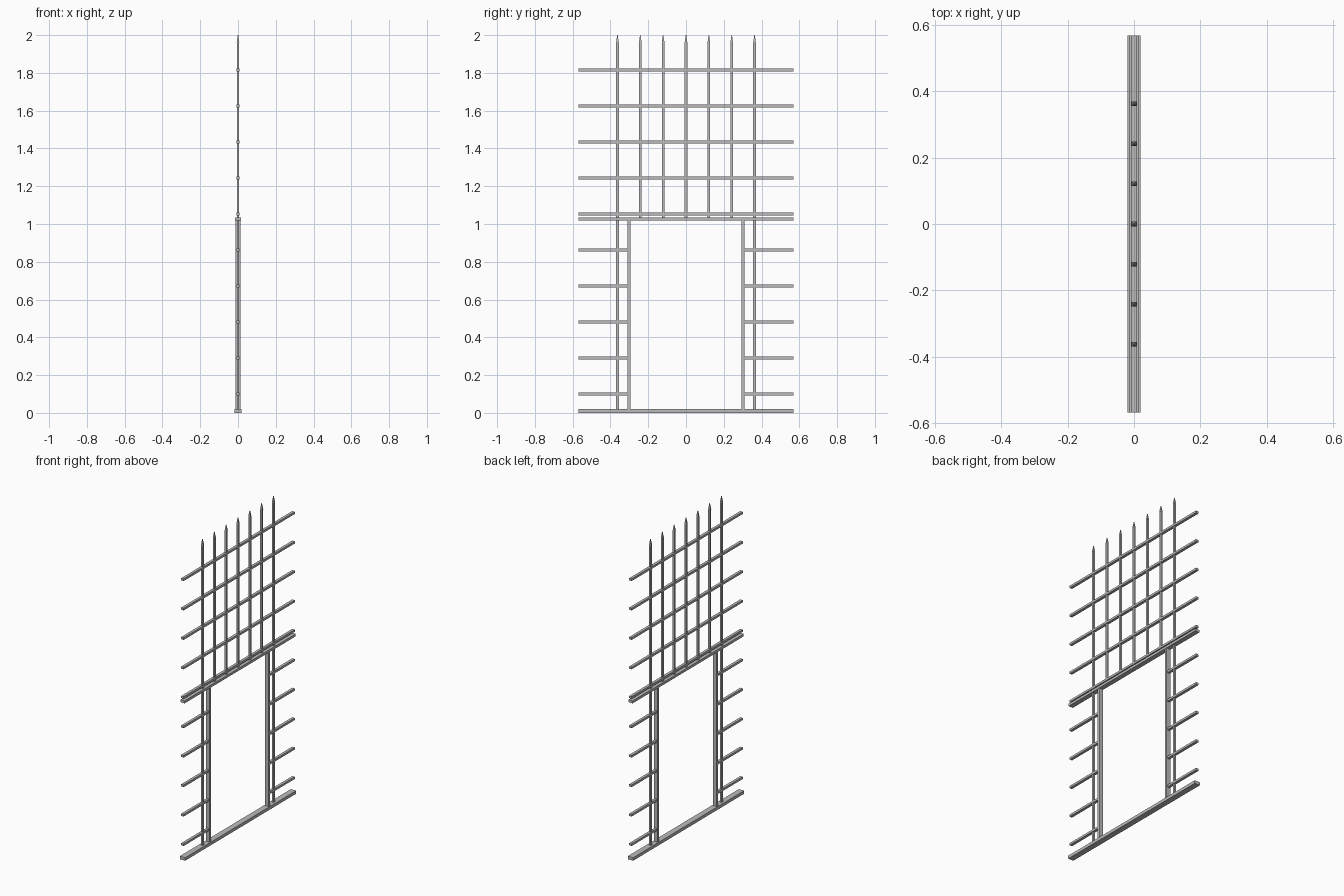
import bpy
import math

cube = bpy.data.objects.get("Cube")
if cube:
    bpy.data.objects.remove(cube, do_unlink=True)

steel = bpy.data.materials.new("grey_steel")
steel.use_nodes = True
GREY = (0.5, 0.5, 0.5, 1)
steel.diffuse_color = GREY
steel.node_tree.nodes["Principled BSDF"].inputs["Base Color"].default_value = GREY

HALF = 0.568       # half the length of the gate
PITCH = 0.121      # spacing of upright bars
JAMB = 0.302       # door jamb position
BAR = 0.007        # half thickness of the thin bars
BASE_TOP, LINTEL_LOW, LINTEL_TOP = 0.02, 1.018, 1.034
SPIKE_LOW, TOP = 1.96, 2.0


def finish(name, scale):
    ob = bpy.context.object
    ob.name = name
    ob.data.materials.append(steel)
    ob.scale = scale
    bpy.ops.object.transform_apply(location=False, rotation=True, scale=True)


def box(name, half_x, y0, y1, z0, z1):
    """Flat bar centred on x = 0."""
    bpy.ops.mesh.primitive_cube_add(size=1, location=(0, (y0 + y1) / 2, (z0 + z1) / 2))
    finish(name, (2 * half_x, y1 - y0, z1 - z0))


def rail(name, y0, y1, z):
    box(name, 0.009, y0, y1, z - BAR, z + BAR)


def upright(name, y, z0, z1):
    box(name, 0.006, y - BAR, y + BAR, z0, z1)


def spike(y):
    """Four-sided point on top of an upright."""
    bpy.ops.mesh.primitive_cone_add(vertices=4, radius1=BAR * math.sqrt(2), radius2=0.002,
                                    depth=TOP - SPIKE_LOW,
                                    location=(0, y, (SPIKE_LOW + TOP) / 2),
                                    rotation=(0, 0, math.pi / 4))
    finish("spike_tip", (1, 1, 1))


# Frame: sill, lintel and two jambs
box("sill", 0.019, -HALF, HALF, 0, BASE_TOP)
box("lintel", 0.0155, -HALF, HALF, LINTEL_LOW, LINTEL_TOP)
for side, s in (("front", -1), ("back", 1)):
    box(side + "_jamb", 0.0135, s * JAMB - 0.008, s * JAMB + 0.008, BASE_TOP, LINTEL_LOW)
    upright(side + "_lower_upright", s * 3 * PITCH, BASE_TOP, LINTEL_LOW)

# Upper uprights with pointed tips
for i in range(-3, 4):
    upright("upper_upright", i * PITCH, LINTEL_TOP, SPIKE_LOW)
    spike(i * PITCH)

# Horizontal rails: full width above the lintel, split by the doorway below
for i in range(10):
    z = 0.1 + i * 0.1906
    if z > LINTEL_TOP:
        rail("upper_rail", -HALF, HALF, z)
    else:
        rail("front_side_rail", -HALF, -JAMB, z)
        rail("back_side_rail", JAMB, HALF, z)
